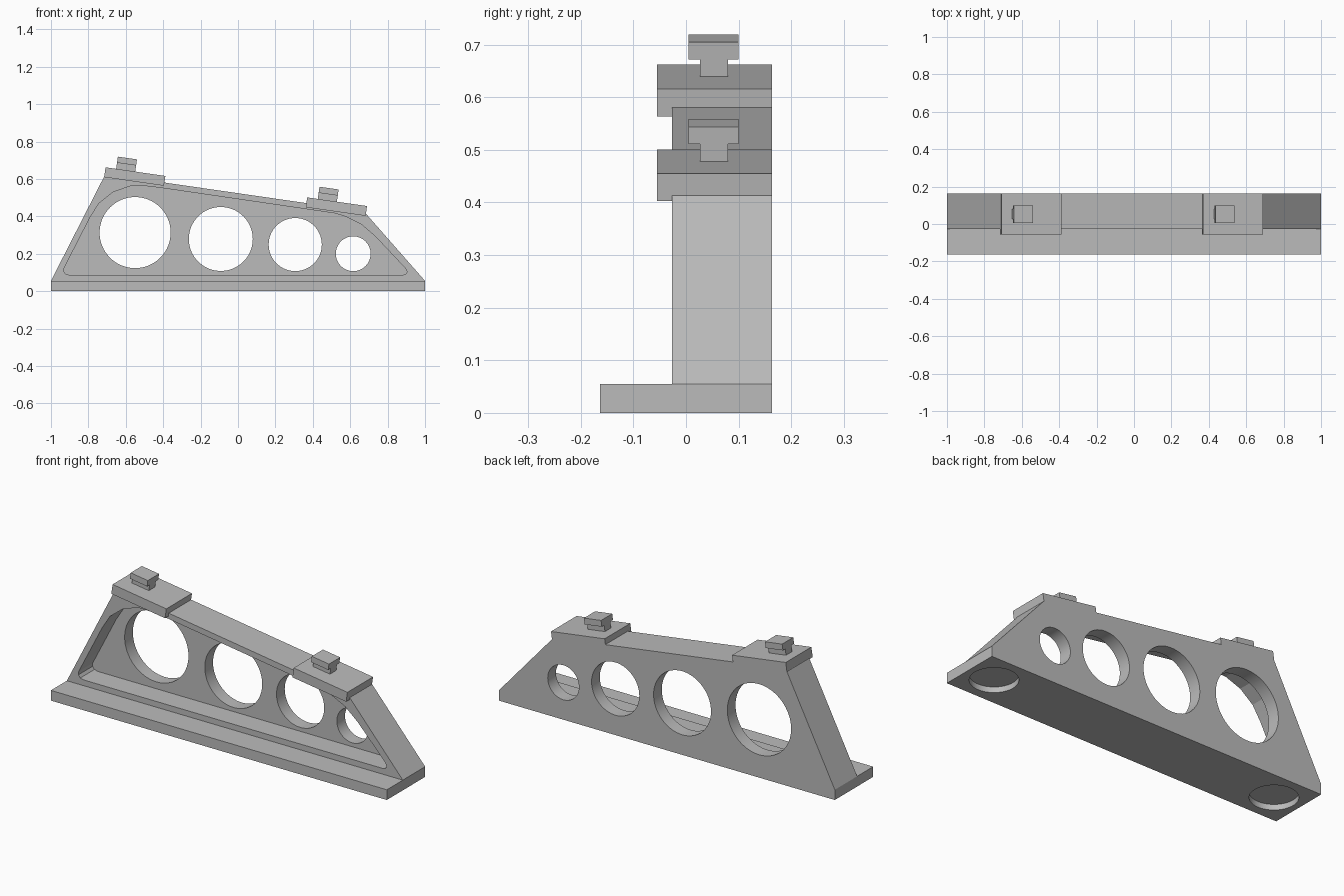
import bpy, bmesh, math
from mathutils import Matrix, Vector

if "Cube" in bpy.data.objects:
    bpy.data.objects.remove(bpy.data.objects["Cube"], do_unlink=True)

grey = bpy.data.materials.new("plain grey")
grey.use_nodes = True
COLOUR = (0.5, 0.5, 0.5, 1)
grey.diffuse_color = COLOUR
grey.node_tree.nodes["Principled BSDF"].inputs["Base Color"].default_value = COLOUR

BACK, WEB_FRONT, BASE_FRONT, PAD_FRONT = 0.163, -0.027, -0.163, -0.055
BASE_TOP = 0.055


def prism(name, profile, y0, y1, matrix=None):
    """Extrude an (x, z) outline from y0 to y1."""
    bm = bmesh.new()
    face = bm.faces.new([bm.verts.new((x, y0, z)) for x, z in profile])
    new = bmesh.ops.extrude_face_region(bm, geom=[face])["geom"]
    moved = [v for v in new if isinstance(v, bmesh.types.BMVert)]
    bmesh.ops.translate(bm, verts=moved, vec=(0, y1 - y0, 0))
    bmesh.ops.recalc_face_normals(bm, faces=bm.faces)
    mesh = bpy.data.meshes.new(name)
    if matrix:
        bm.transform(matrix)
    bm.to_mesh(mesh)
    bm.free()
    mesh.materials.append(grey)
    ob = bpy.data.objects.new(name, mesh)
    bpy.context.collection.objects.link(ob)
    return ob


def rect(x0, x1, z0, z1):
    return [(x0, z0), (x1, z0), (x1, z1), (x0, z1)]


def circle(cx, cz, r, n=64):
    return [(cx + r * math.cos(2 * math.pi * i / n),
             cz + r * math.sin(2 * math.pi * i / n)) for i in range(n)]


def cut(target, cutter):
    cutter.hide_render = True
    mod = target.modifiers.new("cut", 'BOOLEAN')
    mod.operation, mod.solver, mod.object = 'DIFFERENCE', 'EXACT', cutter
    bpy.context.view_layer.objects.active = target
    bpy.ops.object.modifier_apply(modifier=mod.name)
    bpy.data.objects.remove(cutter, do_unlink=True)


def smooth(ob):
    bpy.ops.object.select_all(action='DESELECT')
    ob.select_set(True)
    bpy.context.view_layer.objects.active = ob
    bpy.ops.object.shade_smooth_by_angle(angle=math.radians(15))


# Base plate with a round socket under each end
base = prism("base_plate", rect(-1, 1, 0, BASE_TOP), BASE_FRONT, BACK)
for side in (-1, 1):
    to_vertical = Matrix.Translation((0.85 * side, 0, 0)) @ Matrix.Rotation(math.pi / 2, 4, 'X')
    cut(base, prism("socket_cutter", circle(0, 0, 0.116), -0.03, 0.03, to_vertical))
smooth(base)

# Sloping upright web
web = prism("upright_web", [(-1, BASE_TOP), (1, BASE_TOP), (0.686, 0.412), (0.66, 0.428),
                            (-0.70, 0.625), (-0.716, 0.612)], WEB_FRONT, BACK)

# Pocket in the front, leaving a rim and a thin back wall
pocket = [(-0.90, 0.086), (0.88, 0.086), (0.897, 0.091), (0.904, 0.103), (0.895, 0.122),
          (0.733, 0.294), (0.658, 0.358), (0.572, 0.40), (0.519, 0.416),
          (-0.417, 0.553), (-0.485, 0.561), (-0.578, 0.561), (-0.668, 0.529),
          (-0.743, 0.47), (-0.79, 0.396), (-0.93, 0.123), (-0.931, 0.105), (-0.92, 0.091)]
cut(web, prism("pocket_cutter", pocket, -0.2, 0.093))

# Four lightening holes, shrinking along the slope
for cx, cz, r in ((-0.55, 0.313, 0.19), (-0.092, 0.279, 0.171),
                  (0.306, 0.249, 0.142), (0.616, 0.2, 0.093)):
    cut(web, prism("hole_cutter", circle(cx, cz, r), -0.3, 0.3))
smooth(web)

# Tilted pads, each carrying a T-shaped clip
for label, x, z in (("right", -0.708, 0.662), ("left", 0.37, 0.501)):
    tilt = Matrix.Translation((x, 0, z)) @ Matrix.Rotation(math.radians(8.2), 4, 'Y')
    prism(label + "_pad", rect(0, 0.323, -0.053, 0), PAD_FRONT, BACK, tilt)
    prism(label + "_clip_stem", rect(0.057, 0.16, 0, 0.033), 0.027, 0.08, tilt)
    prism(label + "_clip_head", rect(0.057, 0.16, 0.033, 0.066), 0.005, 0.10, tilt)
